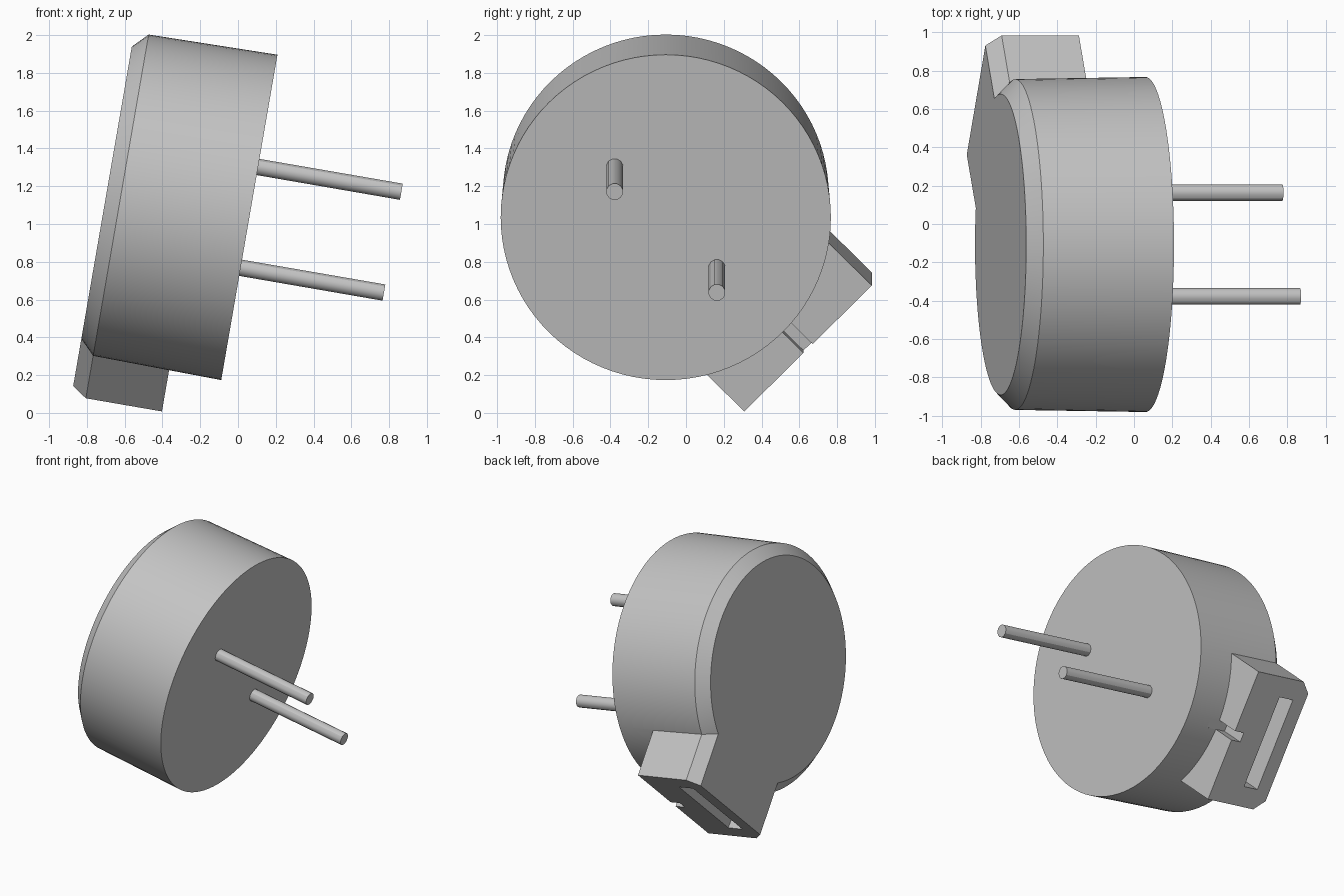
import bpy, bmesh, math
from mathutils import Matrix, Vector

cube = bpy.data.objects.get("Cube")
if cube:
    bpy.data.objects.remove(cube, do_unlink=True)

# Single grey plastic colour
grey = bpy.data.materials.new("plain_grey")
grey.use_nodes = True
COLOUR = (0.55, 0.55, 0.55, 1)
grey.diffuse_color = COLOUR
grey.node_tree.nodes["Principled BSDF"].inputs["Base Color"].default_value = COLOUR

# Local frame: x toward the tab, y across the tab, z along the pins
TILT = math.radians(9.8)
axis = Vector((math.cos(TILT), 0, -math.sin(TILT)))
up = Vector((math.sin(TILT), 0, math.cos(TILT)))
side = Vector((0, 1, 0))
out = (side - up).normalized()
across = (side + up).normalized()
FRAME = Matrix((out, across, axis)).transposed().to_4x4()
FRAME.translation = (0.06, -0.107, 1.035)


def finish(bm, name):
    bmesh.ops.recalc_face_normals(bm, faces=bm.faces)
    mesh = bpy.data.meshes.new(name)
    bm.to_mesh(mesh)
    bm.free()
    mesh.materials.append(grey)
    ob = bpy.data.objects.new(name, mesh)
    bpy.context.collection.objects.link(ob)
    ob.matrix_world = FRAME
    return ob


def lathe(name, profile, sides, centre=0):
    """Capped solid of revolution from (radius, height) points."""
    bm = bmesh.new()
    rings = []
    for r, z in profile:
        angles = [2 * math.pi * i / sides for i in range(sides)]
        rings.append([bm.verts.new((centre + r * math.cos(a), r * math.sin(a), z))
                      for a in angles])
    for low, high in zip(rings, rings[1:]):
        for i in range(sides):
            j = (i + 1) % sides
            bm.faces.new((low[i], low[j], high[j], high[i]))
    bm.faces.new(rings[0])
    bm.faces.new(rings[-1])
    return finish(bm, name)


def prism(name, section, x0, x1):
    """Extrude a (y, z) section along local x."""
    bm = bmesh.new()
    face = bm.faces.new([bm.verts.new((x0, y, z)) for y, z in section])
    grown = bmesh.ops.extrude_face_region(bm, geom=[face])["geom"]
    verts = [v for v in grown if isinstance(v, bmesh.types.BMVert)]
    bmesh.ops.translate(bm, verts=verts, vec=(x1 - x0, 0, 0))
    return finish(bm, name)


def box_section(half, z0, z1):
    return [(-half, z0), (half, z0), (half, z1), (-half, z1)]


def activate(ob):
    bpy.ops.object.select_all(action='DESELECT')
    ob.select_set(True)
    bpy.context.view_layer.objects.active = ob


def combine(target, tool, operation):
    activate(target)
    mod = target.modifiers.new(operation.lower(), 'BOOLEAN')
    mod.operation = operation
    mod.solver = 'EXACT'
    mod.object = tool
    bpy.ops.object.modifier_apply(modifier=mod.name)
    bpy.data.objects.remove(tool, do_unlink=True)


def smooth(ob):
    activate(ob)
    bpy.ops.object.shade_smooth_by_angle(angle=math.radians(30))


# Drafted round housing with a chamfered front rim
FRONT, RIM = -0.767, -0.69
housing = lathe("housing", [(0.785, FRONT), (0.863, RIM), (0.874, 0)], 96)

# Side tab, chamfered along both front edges
W, BACK = 0.478, -0.281
tab = prism("side_tab", [(-W, BACK), (-W, RIM), (-0.403, FRONT),
                         (0.403, FRONT), (W, RIM), (W, BACK)], 0.6, 1.065)
combine(housing, tab, 'UNION')

# Sound slot in the tab end and narrow groove in the tab back
combine(housing, prism("slot_cutter", box_section(0.335, -0.66, -0.54), 0.75, 1.2), 'DIFFERENCE')
combine(housing, prism("groove_cutter", box_section(0.034, -0.36, -0.2), 0.868, 1.2), 'DIFFERENCE')
smooth(housing)

# Two contact pins
for label, x in (("upper", -0.383), ("lower", 0.383)):
    smooth(lathe(label + "_pin", [(0.045, -0.02), (0.045, 0.77)], 12, x))
